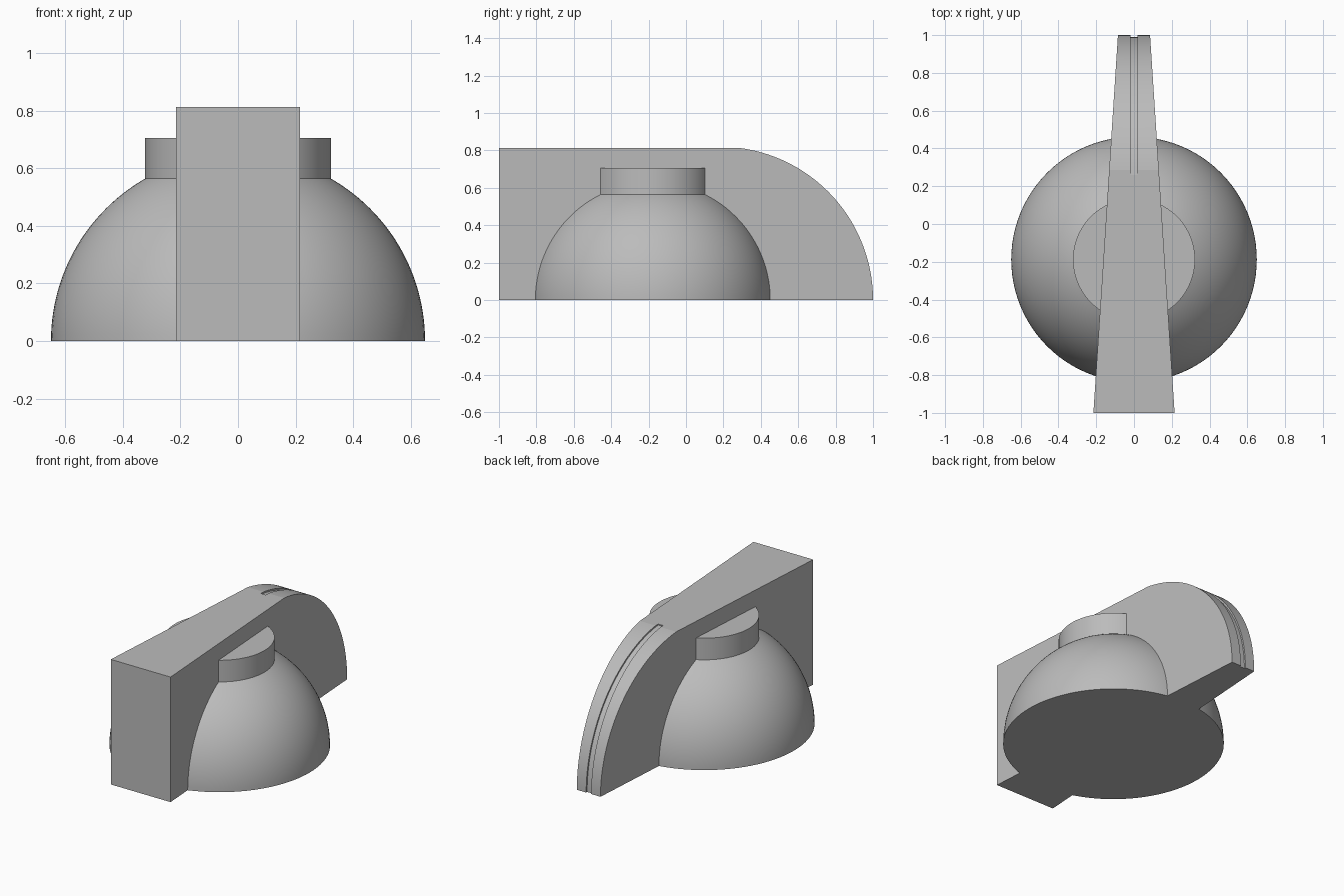
import bpy, bmesh
from math import sin, cos, asin, sqrt, pi, radians

HUB_Y, DOME_R, CAP_R, CAP_TOP = -0.188, 0.65, 0.323, 0.705
GRIP_TOP, ARC_Y, ARC_R = 0.813, 0.18, 0.82

cube = bpy.data.objects.get("Cube")
if cube:
    bpy.data.objects.remove(cube, do_unlink=True)

grey = bpy.data.materials.new("plain_grey")
grey.use_nodes = True
grey.diffuse_color = (0.5, 0.5, 0.5, 1)
grey.node_tree.nodes["Principled BSDF"].inputs["Base Color"].default_value = grey.diffuse_color


def make_object(name, bm):
    bmesh.ops.recalc_face_normals(bm, faces=bm.faces)
    mesh = bpy.data.meshes.new(name)
    bm.to_mesh(mesh)
    bm.free()
    obj = bpy.data.objects.new(name, mesh)
    bpy.context.collection.objects.link(obj)
    mesh.materials.append(grey)
    return obj


def revolve(name, profile, steps=96):
    """Spin an (r, z) profile about the hub axis."""
    bm = bmesh.new()
    verts = [bm.verts.new((r, HUB_Y, z)) for r, z in profile]
    edges = [bm.edges.new(pair) for pair in zip(verts, verts[1:])]
    bmesh.ops.spin(bm, geom=verts + edges, cent=(0, HUB_Y, 0), axis=(0, 0, 1),
                   angle=2 * pi, steps=steps)
    bmesh.ops.remove_doubles(bm, verts=bm.verts, dist=1e-5)
    return make_object(name, bm)


def prism(name, outline, half_width):
    """Side outline in (y, z), with a half width that depends on y."""
    bm = bmesh.new()
    left, right = ([bm.verts.new((s * half_width(y), y, z)) for y, z in outline]
                   for s in (1, -1))
    bm.faces.new(left)
    bm.faces.new(right[::-1])
    n = len(outline)
    for i in range(n):
        j = (i + 1) % n
        bm.faces.new((left[i], right[i], right[j], left[j]))
    return make_object(name, bm)


def arc(radius, start, end, steps=48):
    angles = [start + (end - start) * i / steps for i in range(steps + 1)]
    return [(radius * cos(a), radius * sin(a)) for a in angles]


def combine(target, other, operation):
    mod = target.modifiers.new(operation.lower(), "BOOLEAN")
    mod.operation, mod.object, mod.solver = operation, other, "EXACT"
    bpy.context.view_layer.objects.active = target
    bpy.ops.object.modifier_apply(modifier=mod.name)
    bpy.data.objects.remove(other, do_unlink=True)


# Tapered pointer grip with a rounded nose
nose = [(ARC_Y + y, z) for y, z in arc(ARC_R, 0, asin(GRIP_TOP / ARC_R))]
knob = prism("pointer_knob", [(-1, 0)] + nose + [(-1, GRIP_TOP)],
             lambda y: 0.15 - 0.065 * y)

# Indicator groove following the nose
floor_r = ARC_R - 0.01
groove_start = 0.26
end_angle = asin(sqrt(floor_r ** 2 - (groove_start - ARC_Y) ** 2) / floor_r)
floor = [(ARC_Y + y, z) for y, z in arc(floor_r, 0, end_angle)]
outer = [(groove_start, 0.9), (1.1, 0.9), (1.1, -0.1), (floor[0][0], -0.1)]
groove = prism("groove_cutter", floor + outer, lambda y: 0.018)
combine(knob, groove, "DIFFERENCE")

# Domed skirt with a short raised disc on top
dome = arc(DOME_R, 0, pi / 2 - asin(CAP_R / DOME_R), 28)
skirt = revolve("domed_skirt", [(0, 0)] + dome + [(CAP_R, CAP_TOP), (0, CAP_TOP)])
combine(knob, skirt, "UNION")

# Smooth curves, crisp edges
bpy.ops.object.select_all(action="DESELECT")
knob.select_set(True)
bpy.context.view_layer.objects.active = knob
bpy.ops.object.shade_smooth_by_angle(angle=radians(6))
